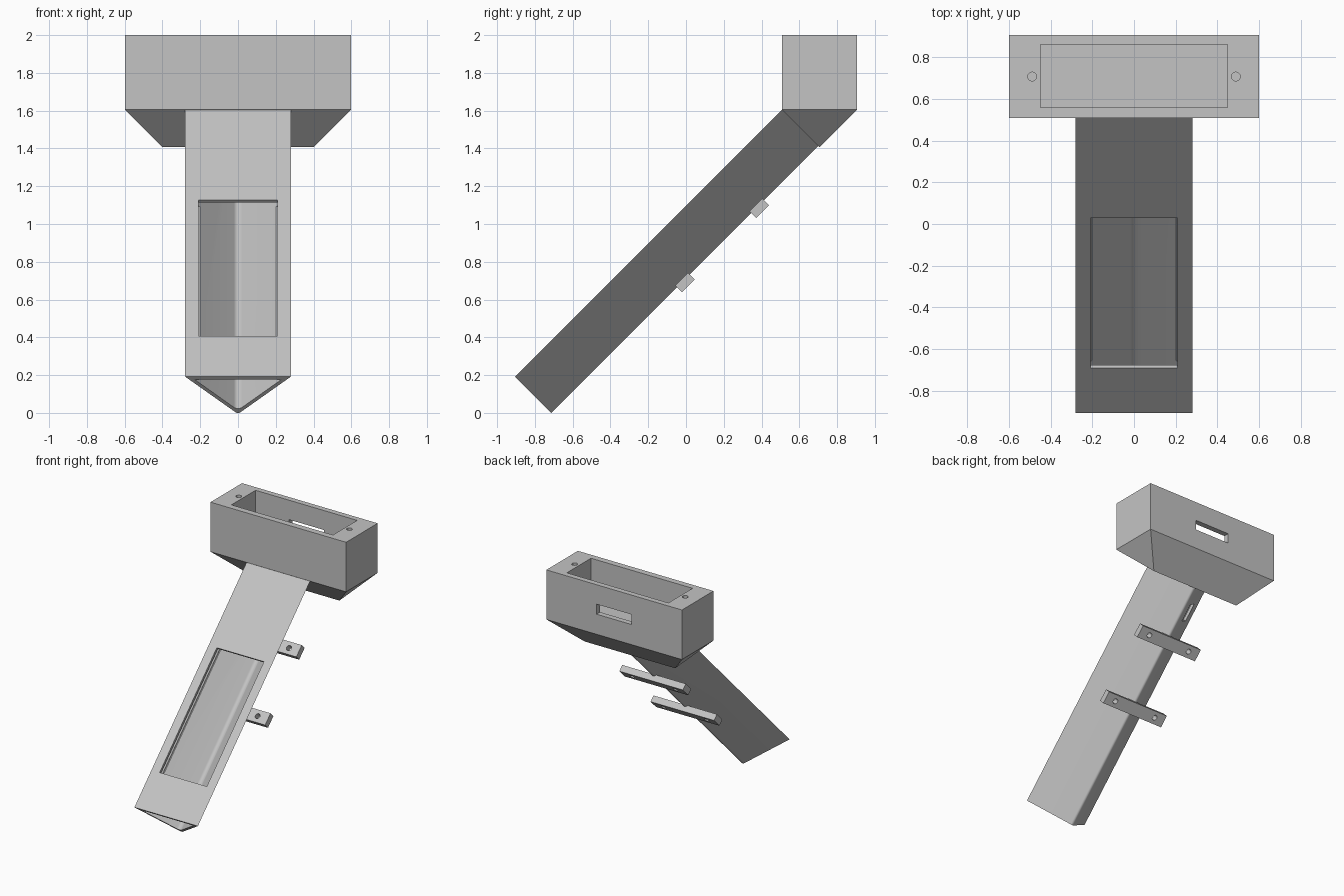
import bpy, bmesh
from math import sin, cos, pi, radians, sqrt
from mathutils import Matrix, Vector

if "Cube" in bpy.data.objects:
    bpy.data.objects.remove(bpy.data.objects["Cube"])

GREY = (0.55, 0.55, 0.55, 1)
grey = bpy.data.materials.new("plain grey")
grey.use_nodes = True
grey.diffuse_color = GREY
grey.node_tree.nodes["Principled BSDF"].inputs["Base Color"].default_value = GREY


def finish(name, bm):
    bmesh.ops.recalc_face_normals(bm, faces=bm.faces)
    mesh = bpy.data.meshes.new(name)
    bm.to_mesh(mesh)
    bm.free()
    mesh.materials.append(grey)
    obj = bpy.data.objects.new(name, mesh)
    bpy.context.collection.objects.link(obj)
    return obj


def box(name, lo, hi, turn=Matrix()):
    lo, hi = Vector(lo), Vector(hi)
    bm = bmesh.new()
    bmesh.ops.create_cube(bm, size=1, matrix=turn @ Matrix.Translation((lo + hi) / 2)
                          @ Matrix.Diagonal((*(hi - lo), 1)))
    return finish(name, bm)


def peg(name, centre, radius, depth):
    bm = bmesh.new()
    bmesh.ops.create_cone(bm, cap_ends=True, segments=24, radius1=radius, radius2=radius,
                          depth=depth, matrix=Matrix.Translation(centre))
    return finish(name, bm)


def vee_prism(name, top, tip, fillet, start, end):
    """Right-angled trough section, rounded at its tip, run along y."""
    half = tip - top
    centre = -tip + fillet * sqrt(2)
    section = [(half, -top)]
    for i in range(9):
        a = radians(-45 - 90 * i / 8)
        section.append((fillet * cos(a), centre + fillet * sin(a)))
    section.append((-half, -top))
    bm = bmesh.new()
    face = bm.faces.new([bm.verts.new((x, start, z)) for x, z in section])
    run = bmesh.ops.extrude_face_region(bm, geom=[face])["geom"]
    bmesh.ops.translate(bm, vec=(0, end - start, 0),
                        verts=[v for v in run if isinstance(v, bmesh.types.BMVert)])
    return finish(name, bm)


def carve(obj, cutters):
    """Subtract the cutters, then discard them."""
    for c in cutters:
        c.hide_render = True
        mod = obj.modifiers.new("cut", 'BOOLEAN')
        mod.operation, mod.solver, mod.object = 'DIFFERENCE', 'EXACT', c
    deps = bpy.context.evaluated_depsgraph_get()
    mesh = bpy.data.meshes.new_from_object(obj.evaluated_get(deps))
    obj.modifiers.clear()
    obj.data = mesh
    for c in cutters:
        bpy.data.objects.remove(c)


# Head: block with an inverted hip underneath
BACK, FRONT, BASE = 0.905, 0.508, 1.605
MID = (BACK + FRONT) / 2
drop = (BACK - FRONT) / 2
bm = bmesh.new()
for sx in (-1, 1):
    for y in (FRONT, BACK):
        for z in (BASE, 2):
            bm.verts.new((sx * 0.598, y, z))
    bm.verts.new((sx * (0.598 - drop), MID, BASE - drop))
bmesh.ops.convex_hull(bm, input=bm.verts)
bmesh.ops.dissolve_limit(bm, angle_limit=0.01, verts=bm.verts, edges=bm.edges)
head = finish("head_block", bm)
carve(head, [
    box("pocket", (-0.448, 0.557, 1.65), (0.448, 0.861, 2.1)),
    box("back_slot", (-0.155, 0.8, 1.765), (0.155, 1.0, 1.845)),
    peg("screw_hole_a", (-0.488, MID, 2), 0.021, 0.3),
    peg("screw_hole_b", (0.488, MID, 2), 0.021, 0.3)])

# Arm frame: y runs up the arm from its low end, z points out of its flat face
slope = Matrix.Translation((0, -0.905, 0.192)) @ Matrix.Rotation(radians(45), 4, 'X')
LENGTH, WALL = 1.998, 0.02

# Hollow trough arm with a window in the flat face and a port in one side wall
arm = vee_prism("trough_arm", 0, 0.28, 0.02, 0, LENGTH)
side = Matrix.Translation((-0.14, 1.79, -0.14)) @ Matrix.Rotation(radians(45), 4, 'Y')
carve(arm, [
    vee_prism("channel", WALL, 0.28 - WALL * sqrt(2), 0.03, -0.1, LENGTH - 0.01),
    box("window", (-0.208, 0.304, -0.05), (0.208, 1.322, 0.1)),
    box("side_port", (-0.06, -0.07, -0.06), (0.06, 0.07, 0.06), side)])
arm.matrix_world = slope

# Cross bars under the ridge, drilled near both ends
for name, run in (("lower_cross_bar", 0.988), ("upper_cross_bar", 1.544)):
    bar = box(name, (-0.28, run - 0.048, -0.309), (0.28, run + 0.048, -0.258))
    carve(bar, [peg("bar_hole", (x, run, -0.28), 0.02, 0.2) for x in (-0.19, 0.19)])
    bar.matrix_world = slope

# Smooth the rounded ridge and holes, keep all corners crisp
bpy.ops.object.select_all(action='DESELECT')
for obj in bpy.context.collection.objects:
    if obj.type == 'MESH':
        obj.select_set(True)
        bpy.context.view_layer.objects.active = obj
bpy.ops.object.shade_smooth_by_angle(angle=radians(30))
